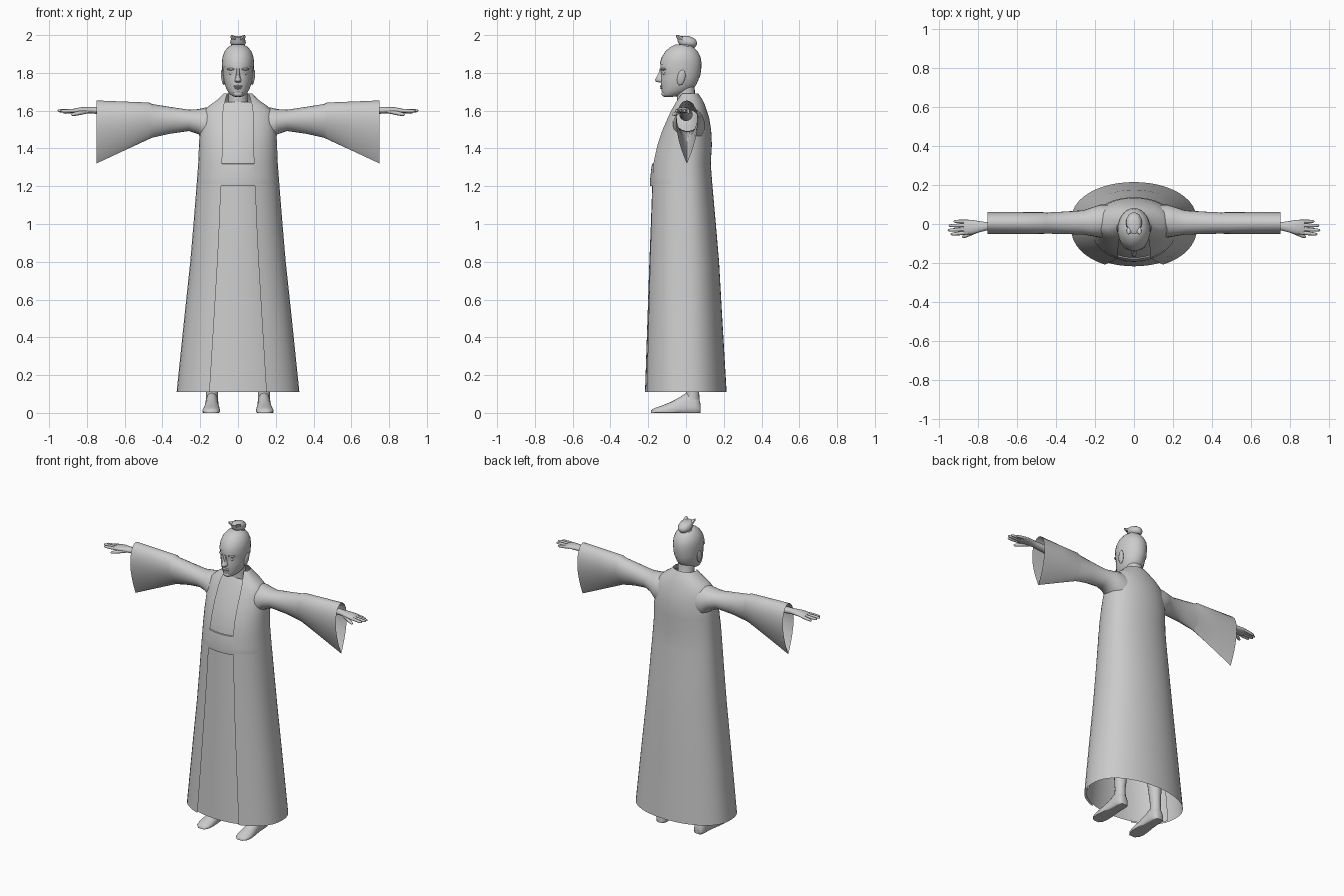
import bpy, bmesh, math
from mathutils import Vector, Matrix

if "Cube" in bpy.data.objects:
    bpy.data.objects.remove(bpy.data.objects["Cube"])

grey = bpy.data.materials.new("plain grey")
grey.diffuse_color = (0.6, 0.6, 0.6, 1)
grey.use_nodes = True
grey.node_tree.nodes["Principled BSDF"].inputs["Base Color"].default_value = grey.diffuse_color


def finish(name, bm, mirror=False, subsurf=0, angle=40):
    bmesh.ops.recalc_face_normals(bm, faces=bm.faces)
    me = bpy.data.meshes.new(name)
    bm.to_mesh(me)
    bm.free()
    me.materials.append(grey)
    ob = bpy.data.objects.new(name, me)
    bpy.context.collection.objects.link(ob)
    if mirror:
        ob.modifiers.new("mirror", 'MIRROR').use_mirror_merge = False
    if subsurf:
        s = ob.modifiers.new("smooth", 'SUBSURF')
        s.levels = s.render_levels = subsurf
    bpy.ops.object.select_all(action='DESELECT')
    ob.select_set(True)
    bpy.context.view_layer.objects.active = ob
    bpy.ops.object.shade_smooth_by_angle(angle=math.radians(angle))
    return ob


def loft(rings, closed=True, caps=(True, True)):
    bm = bmesh.new()
    vs = [[bm.verts.new(p) for p in r] for r in rings]
    n = len(rings[0])
    for a, b in zip(vs, vs[1:]):
        for i in range(n if closed else n - 1):
            j = (i + 1) % n
            bm.faces.new((a[i], a[j], b[j], b[i]))
    if caps[0]:
        bm.faces.new(vs[0])
    if caps[1]:
        bm.faces.new(vs[-1])
    return bm


def ellipse(c, u, v, n=16):
    c, u, v = Vector(c), Vector(u), Vector(v)
    return [c + u * math.cos(2 * math.pi * i / n) + v * math.sin(2 * math.pi * i / n) for i in range(n)]


def blob(name, loc, size, rot=(0, 0, 0), mirror=False, seg=16):
    bm = bmesh.new()
    bmesh.ops.create_uvsphere(bm, u_segments=seg, v_segments=seg // 2 + 2, radius=1)
    m = Matrix.Translation(loc)
    for a, ax in zip(rot, 'XYZ'):
        m = m @ Matrix.Rotation(math.radians(a), 4, ax)
    bm.transform(m @ Matrix.Diagonal((*size, 1)))
    return finish(name, bm, mirror)


# body sections: height, half width, front, back, half opening
BODY = [(.11, .325, -.23, .215, .15), (.5, .285, -.217, .192, .126), (.8, .253, -.207, .175, .108),
        (1.0, .236, -.199, .158, .098), (1.2, .22, -.192, .14, .09), (1.32, .211, -.186, .131, .084),
        (1.42, .207, -.162, .137, .082), (1.5, .203, -.133, .133, .081), (1.56, .195, -.105, .123, .08),
        (1.6, .18, -.086, .11, .078), (1.63, .148, -.07, .1, .074), (1.66, .105, -.053, .086, .066),
        (1.69, .076, -.032, .066, .058)]


def body(z):
    for a, b in zip(BODY, BODY[1:]):
        if z <= b[0]:
            t = (z - a[0]) / (b[0] - a[0])
            return [p + (q - p) * t for p, q in zip(a, b)]
    return BODY[-1]


def body_ring(z, inset, a0, a1, n):
    _, hx, yf, yb, _ = body(z)
    hx, yf, yb = hx - inset, yf + inset, yb - inset
    pts = []
    for i in range(n + 1):
        a = a0 + (a1 - a0) * i / n
        c = math.copysign(abs(math.cos(a)) ** .85, math.cos(a))
        pts.append((hx * math.sin(a), yf * c if c > 0 else -yb * c, z))
    return pts


# outer robe, open down the front
rings = []
for row in BODY:
    a = math.asin(row[4] / row[1])
    rings.append(body_ring(row[0], 0, a, 2 * math.pi - a, 40))
finish("outer_robe", loft(rings, False, (False, False)), angle=60)

# inner gown and sash
heights = [r[0] for r in BODY[:-2]] + [1.645]
finish("inner_gown", loft([body_ring(z, .013, -1.4, 1.4, 24) for z in heights], False, (False, False)), angle=60)
finish("sash", loft([body_ring(z, i, -1.2, 1.2, 20) for z, i in
                     ((1.2, .013), (1.202, .002), (1.22, -.001), (1.3, .004), (1.318, .006), (1.32, .013))],
                    False, (False, False)))


# sleeves: x, top, bottom, half depth, depth centre, taper to the lower edge
def sleeve_ring(x, zt, zb, hw, yc, m, n=24):
    out = []
    for i in range(n):
        a = 2 * math.pi * i / n
        w = (1 + .3 * m) * abs(math.cos(a / 2)) ** m
        out.append((x, yc + hw * math.sin(a) * w, (zt + zb) / 2 + (zt - zb) / 2 * math.cos(a)))
    return out


SLEEVE = [(.1, 1.615, 1.40, .085, .015, 0), (.17, 1.617, 1.43, .085, .015, 0), (.21, 1.608, 1.475, .075, .012, 0),
          (.26, 1.605, 1.492, .062, .008, 0), (.36, 1.62, 1.478, .058, .006, .2), (.455, 1.635, 1.457, .055, .005, .4),
          (.47, 1.643, 1.45, .057, .005, .6), (.6, 1.648, 1.39, .057, .005, .9), (.75, 1.654, 1.32, .057, .005, 1)]
finish("sleeve", loft([sleeve_ring(*r) for r in SLEEVE], caps=(False, False)), True, angle=60)

# forearm and palm: x, depth centre, half depth, height, half height
ARM = [(.47, .0, .035, 1.58, .035), (.65, -.008, .028, 1.595, .025), (.76, -.012, .022, 1.602, .018),
       (.79, -.014, .028, 1.603, .017), (.83, -.016, .037, 1.603, .015), (.865, -.016, .038, 1.6, .012),
       (.875, -.016, .034, 1.6, .008)]
finish("forearm_and_palm", loft([ellipse((x, y, z), (0, hy, 0), (0, 0, hz)) for x, y, hy, z, hz in ARM]), True, angle=60)


# fingers and thumb
def digit(name, a, b, r):
    a, b = Vector(a), Vector(b)
    d = (b - a).normalized()
    u = d.cross(Vector((0, 0, 1))).normalized()
    v = u.cross(d)
    finish(name, loft([ellipse(a + (b - a) * t, u * r * s, v * r * s, 8)
                       for t, s in ((0, 1), (.5, 1), (.85, .85), (.97, .55), (1, .2))]), True, angle=60)


for i, (y, tip, z) in enumerate(((.013, .925, 1.59), (-.006, .95, 1.597), (-.026, .955, 1.6), (-.044, .94, 1.598))):
    digit("finger_%d" % (i + 1), (.85, y, 1.6), (tip, y * 1.15 - .002, z), .0095)
digit("thumb", (.795, -.03, 1.597), (.882, -.068, 1.578), .011)

# neck
finish("neck", loft([ellipse((0, y, z), (rx, 0, 0), (0, ry, 0), 20) for z, y, rx, ry in
                     ((1.56, .025, .08, .07), (1.62, .012, .06, .058), (1.66, .0, .05, .048), (1.75, -.005, .05, .05))]))

# head sections: height, half width, front, back
HEAD = [(1.671, .022, -.118, -.065), (1.682, .038, -.125, -.02), (1.70, .054, -.128, .02), (1.725, .066, -.131, .05),
        (1.76, .075, -.134, .066), (1.79, .078, -.13, .073), (1.82, .08, -.137, .077), (1.85, .081, -.134, .078),
        (1.88, .078, -.124, .073), (1.91, .067, -.105, .058), (1.932, .049, -.08, .037), (1.946, .026, -.052, .008)]


def head_rings(g):
    return [ellipse((0, (f + b) / 2, z + g), (hx + g, 0, 0), (0, (b - f) / 2 + g, 0), 28) for z, hx, f, b in HEAD]


finish("head", loft(head_rings(.001)), subsurf=1, angle=70)

# hair: a close cap cut along a sloping hairline
bm = loft(head_rings(.004))
bmesh.ops.bisect_plane(bm, geom=bm.verts[:] + bm.edges[:] + bm.faces[:], plane_co=(0, -.13, 1.845),
                       plane_no=(0, .35, 1), clear_inner=True)
finish("hair_cap", bm, angle=70)

# face details
bm = loft([[(-w, -.125, z), (-w * .5, y, z), (w * .5, y, z), (w, -.125, z)] for z, w, y in
           ((1.822, .011, -.139), (1.80, .011, -.145), (1.775, .014, -.158), (1.762, .019, -.166),
            (1.753, .017, -.158), (1.748, .011, -.136))])
finish("nose", bm, angle=70)
blob("upper_lip", (0, -.129, 1.729), (.024, .01, .006))
blob("lower_lip", (0, -.127, 1.719), (.02, .01, .006))
blob("chin", (0, -.113, 1.69), (.026, .017, .017))
blob("brow", (.034, -.119, 1.82), (.026, .012, .007), (0, 0, 20), True)
blob("eyelid", (.033, -.113, 1.798), (.017, .011, .008), (0, 0, 20), True)
blob("ear", (.08, -.025, 1.775), (.009, .021, .042), (-12, 8, 0), True)

# topknot: tied base, swept bun and two raised tips
finish("topknot_tie", loft([ellipse((0, .0, z), (r, 0, 0), (0, r, 0)) for z, r in
                            ((1.925, .042), (1.94, .04), (1.95, .034), (1.96, .03))]))
finish("topknot", loft([ellipse((0, y, z), (rx, 0, 0), (0, ry, 0), 14) for z, y, rx, ry in
                        ((1.935, .018, .022, .03), (1.948, .012, .036, .046), (1.96, .008, .042, .052),
                         (1.975, .004, .038, .05), (1.988, -.008, .034, .044), (1.994, -.012, .02, .03))]), angle=50)
finish("topknot_tip", loft([ellipse(c, (r, 0, 0), (0, r * 1.3, 0), 8) for c, r in
                            (((.018, -.02, 1.975), .018), ((.026, -.035, 1.99), .014), ((.032, -.046, 2.0), .005))]), True)


# feet: depth, half width, top height
def foot_ring(y, hx, zt, xc):
    pts = []
    for p in ellipse((0, 0, 0), (1, 0, 0), (0, 1, 0), 20):
        x, z = p.x, p.y
        z = max(z, -.35)
        pts.append((xc + hx * x, y, zt * (z + .35) / 1.35))
    return pts


FOOT = [(.078, .018, .04, .138), (.07, .03, .075, .138), (.045, .036, .115, .138), (.01, .036, .112, .138),
        (-.03, .038, .085, .139), (-.08, .044, .058, .14), (-.13, .047, .038, .142), (-.165, .04, .026, .142),
        (-.185, .022, .014, .14)]
finish("foot", loft([foot_ring(*r) for r in FOOT]), True, angle=60)

# legs
finish("leg", loft([ellipse((x, y, z), (r, 0, 0), (0, r * 1.1, 0)) for z, x, y, r in
                    ((.06, .138, .035, .033), (.13, .137, .035, .031), (.3, .13, .035, .045),
                     (.5, .115, .02, .047), (.9, .09, .0, .07))]), True)
